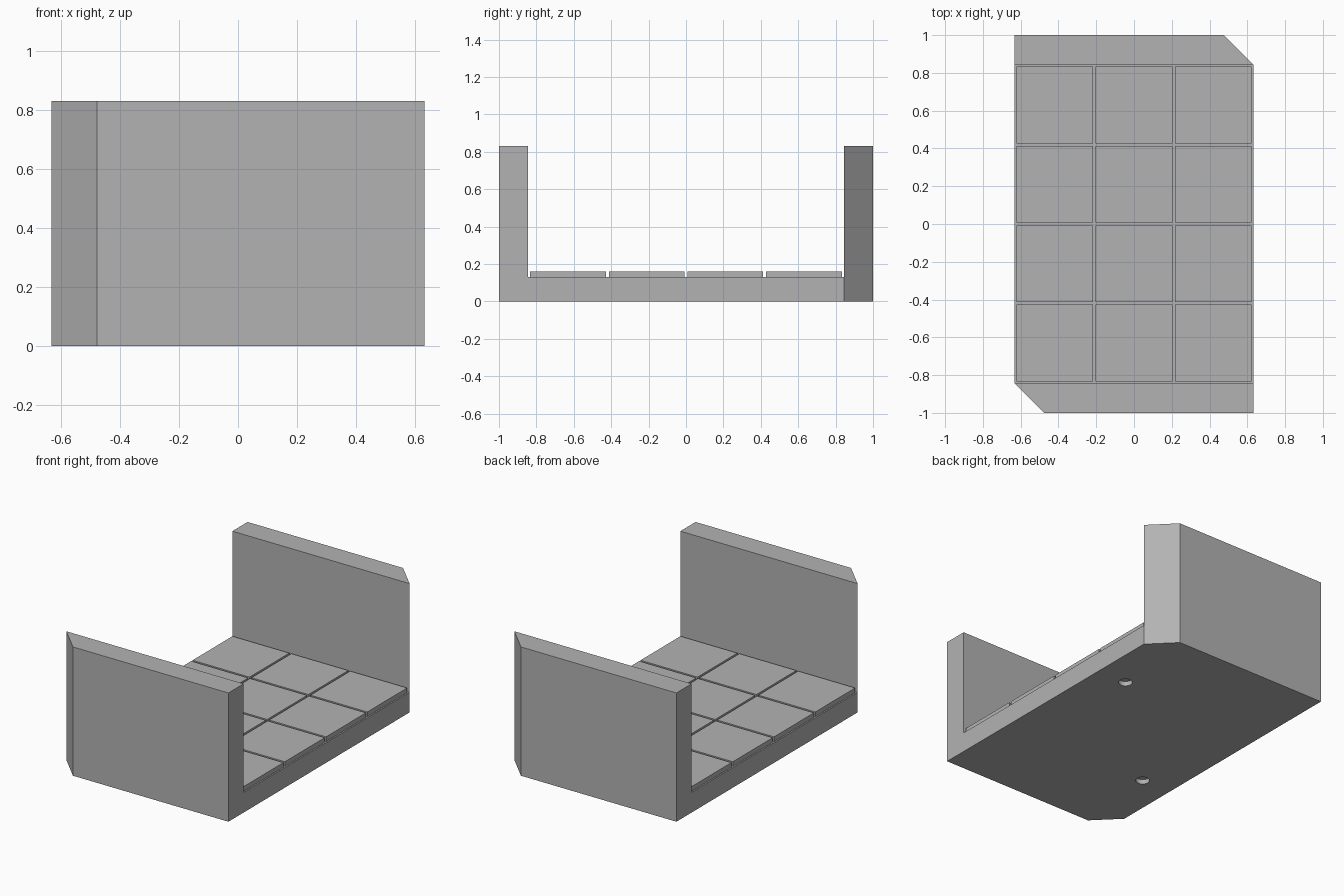
import bpy
import bmesh
from mathutils import Matrix

cube = bpy.data.objects.get("Cube")
if cube:
    bpy.data.objects.remove(cube, do_unlink=True)

HALF_X, HALF_Y = 0.632, 1.0
WALL_Y, CUT = 0.845, 0.155       # inner wall face, corner chamfer
WALL_TOP, FLOOR, TILE_TOP = 0.83, 0.13, 0.16
PITCH, GAP = 0.42, 0.014
DEPTH = 0.03                     # underside recess depth

grey = bpy.data.materials.new("plain grey")
grey.use_nodes = True
grey.diffuse_color = (0.45, 0.45, 0.45, 1)
grey.node_tree.nodes["Principled BSDF"].inputs["Base Color"].default_value = (0.45, 0.45, 0.45, 1)


def make_object(name, bm):
    bmesh.ops.recalc_face_normals(bm, faces=bm.faces)
    mesh = bpy.data.meshes.new(name)
    bm.to_mesh(mesh)
    bm.free()
    mesh.materials.append(grey)
    obj = bpy.data.objects.new(name, mesh)
    bpy.context.collection.objects.link(obj)
    return obj


def extrude_up(bm, faces, height):
    result = bmesh.ops.extrude_face_region(bm, geom=faces, use_keep_orig=True)
    top = [v for v in result["geom"] if isinstance(v, bmesh.types.BMVert)]
    bmesh.ops.translate(bm, verts=top, vec=(0, 0, height))


def prism(name, outline, z0, z1):
    bm = bmesh.new()
    face = bm.faces.new([bm.verts.new((x, y, z0)) for x, y in outline])
    extrude_up(bm, [face], z1 - z0)
    return make_object(name, bm)


def rectangle(hx, hy, cx=0, cy=0):
    return [(cx + sx * hx, cy + sy * hy) for sx, sy in ((-1, -1), (1, -1), (1, 1), (-1, 1))]


def carve(target, cutter):
    cutter.hide_render = True
    mod = target.modifiers.new("carve", "BOOLEAN")
    mod.operation = "DIFFERENCE"
    mod.solver = "EXACT"
    mod.object = cutter
    bpy.context.view_layer.objects.active = target
    bpy.ops.object.modifier_apply(modifier=mod.name)
    bpy.data.objects.remove(cutter, do_unlink=True)


# Body: block with two opposite corners cut off, hollowed between the end walls
half = [(-HALF_X, 1 - CUT), (-HALF_X, -HALF_Y + CUT), (-HALF_X + CUT, -HALF_Y), (HALF_X, -HALF_Y)]
outline = half[1:] + [(-x, -y) for x, y in half[1:]]
body = prism("floor_and_walls", outline, 0, WALL_TOP)
carve(body, prism("hollow_cutter", rectangle(1, WALL_Y), FLOOR, 1))

# Underside: rectangular groove
bm = bmesh.new()
panel = bm.faces.new([bm.verts.new((x, y, -DEPTH)) for x, y in rectangle(0.583, 0.80)])
ring = bmesh.ops.inset_region(bm, faces=[panel], thickness=0.025)["faces"]
bmesh.ops.delete(bm, geom=[panel], context="FACES")
extrude_up(bm, ring, 2 * DEPTH)
carve(body, make_object("groove_cutter", bm))

# Underside: two round sockets on the diagonal
for side in (-1, 1):
    bm = bmesh.new()
    bmesh.ops.create_cone(bm, cap_ends=True, segments=32, radius1=0.042, radius2=0.042,
                          depth=2 * DEPTH, matrix=Matrix.Translation((side * PITCH, side * PITCH, 0)))
    carve(body, make_object("socket_cutter", bm))

# Floor tiles, three by four
size = (PITCH - GAP) / 2
for col in range(3):
    for row in range(4):
        centre = ((col - 1) * PITCH, (row - 1.5) * PITCH)
        prism(f"floor_tile_{col + 1}_{row + 1}", rectangle(size, size, *centre), FLOOR, TILE_TOP)
